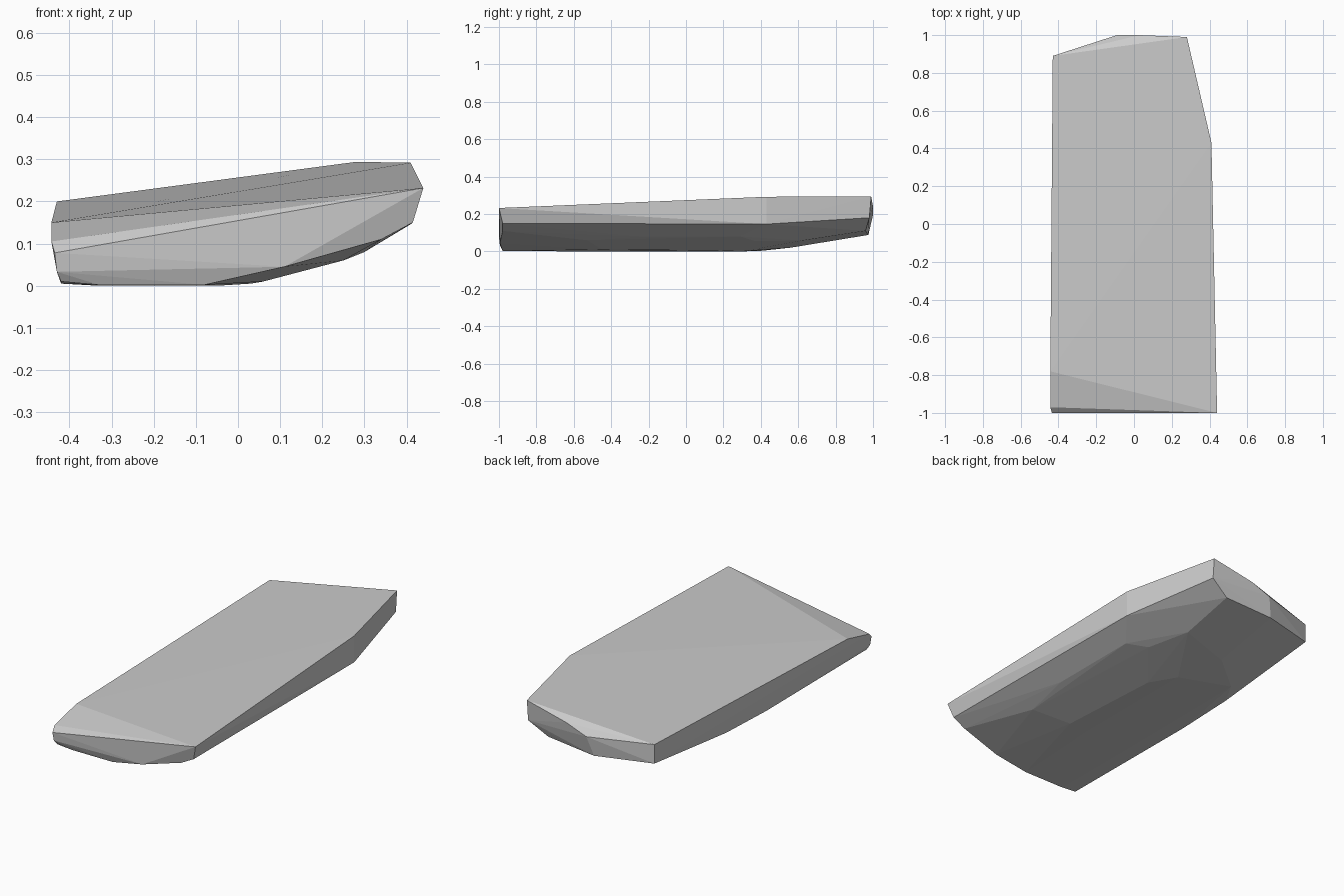
import bpy
import bmesh
import math
from mathutils import Vector

default_cube = bpy.data.objects.get("Cube")
if default_cube:
    bpy.data.objects.remove(default_cube, do_unlink=True)


def make_material(name, value):
    """Plain grey material, same colour in viewport and render."""
    material = bpy.data.materials.new(name)
    material.use_nodes = True
    colour = (value, value, value, 1.0)
    material.diffuse_color = colour
    shader = material.node_tree.nodes["Principled BSDF"]
    shader.inputs["Base Color"].default_value = colour
    shader.inputs["Roughness"].default_value = 0.8
    return material


def make_hull(name, outlines, material):
    """Wrap a faceted convex skin around the given outlines."""
    mesh = bpy.data.meshes.new(name)
    skin = bmesh.new()
    for outline in outlines:
        for point in outline:
            skin.verts.new(Vector(point))
    result = bmesh.ops.convex_hull(skin, input=skin.verts, use_existing_faces=False)
    loose = {item for item in result["geom_interior"] + result["geom_unused"]
             if isinstance(item, bmesh.types.BMVert)}
    bmesh.ops.delete(skin, geom=list(loose), context="VERTS")
    # Merge nearly coplanar triangles into clean flat facets
    bmesh.ops.dissolve_limit(skin, angle_limit=math.radians(0.8),
                             verts=skin.verts, edges=skin.edges)
    bmesh.ops.recalc_face_normals(skin, faces=skin.faces)
    skin.to_mesh(mesh)
    skin.free()
    mesh.materials.append(material)
    for face in mesh.polygons:
        face.use_smooth = False
    slab = bpy.data.objects.new(name, mesh)
    bpy.context.scene.collection.objects.link(slab)
    return slab


# Sloping upper surface, clipped at the back left corner
top_outline = [(.44, -1, .232), (.41, .43, .292), (.28, .99, .294),
               (-.43, .89, .2), (-.443, -.78, .15), (-.443, -.97, .105)]

# Blunt front end, rounding under towards the right
front_end = [(-.435, -1, .078), (-.43, -.995, .033), (-.42, -.98, .01),
             (-.33, -.98, .002), (-.08, -.98, .002), (.11, -.995, .045),
             (.34, -.98, .11), (.415, -.98, .15)]

# Chamfered back end
back_end = [(.03, 1, .24), (-.09, 1, .195), (-.12, .975, .088),
            (.03, .97, .105), (.17, .96, .11), (.28, .98, .18),
            (-.43, .89, .095)]

# Lower edge of the left flank and the curved bilge beneath it
left_flank = [(.41, .43, .146), (.3, .29, .08), (.3, -.24, .08),
              (.25, -.53, .06), (.21, .37, .055), (.15, .62, .058)]

# Nearly flat bottom, rising towards the back
underside = [(.06, -.45, .01), (.03, .15, .005), (-.05, .3, 0), (-.13, .56, .02),
             (-.33, .4, .003), (-.33, -.5, 0), (-.05, -.5, 0),
             (-.42, -.1, .005), (-.42, .25, .018)]

stone_grey = make_material("stone grey", 0.6)
make_hull("stone_slab", [top_outline, front_end, back_end, left_flank, underside],
          stone_grey)
